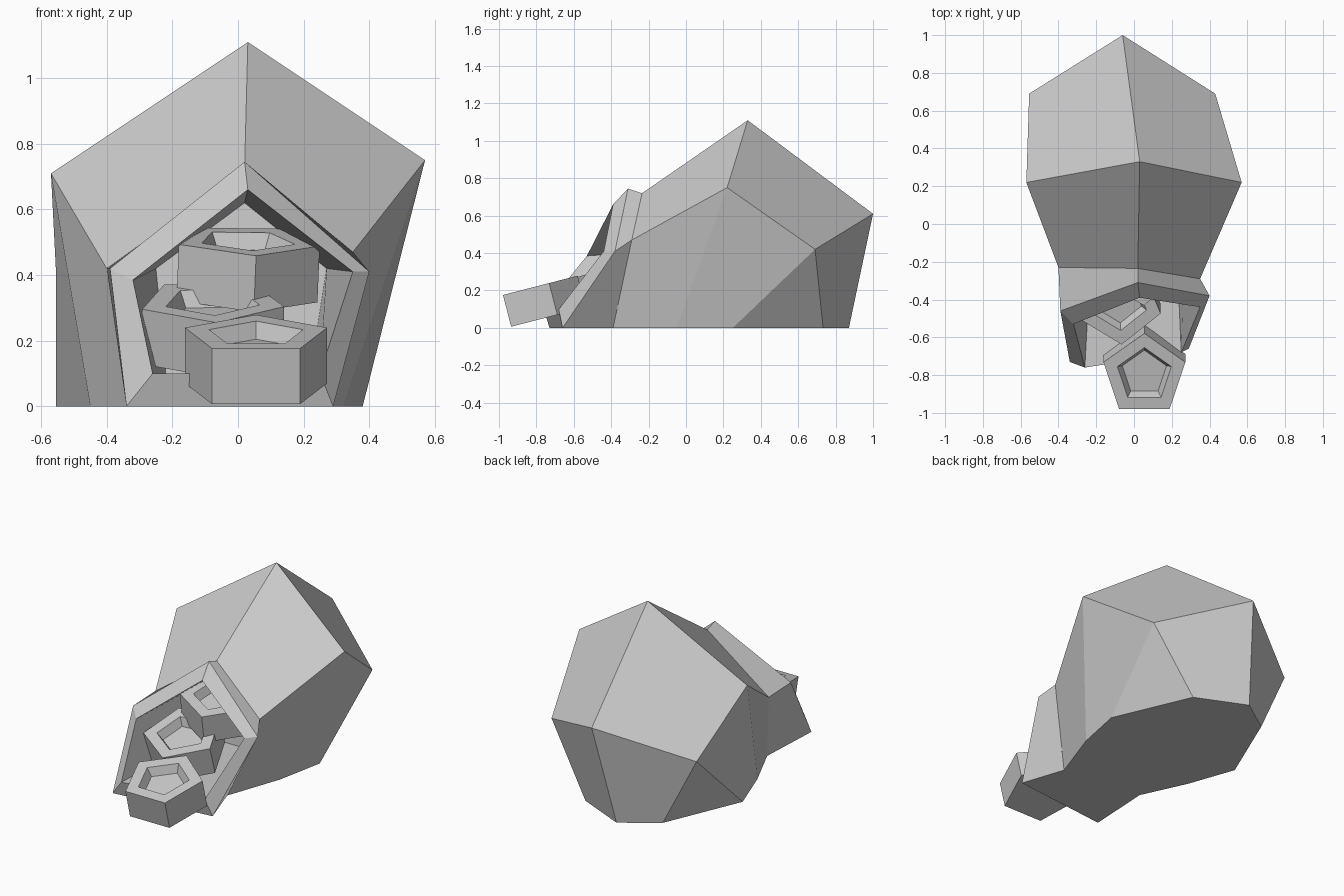
import bpy, bmesh
from math import cos, sin, pi
from mathutils import Vector

cube = bpy.data.objects.get("Cube")
if cube:
    bpy.data.objects.remove(cube, do_unlink=True)

grey = bpy.data.materials.new("stone_grey")
grey.use_nodes = True
grey.diffuse_color = (0.6, 0.6, 0.6, 1)
grey.node_tree.nodes["Principled BSDF"].inputs["Base Color"].default_value = (0.6, 0.6, 0.6, 1)


def finish(bm, name):
    bmesh.ops.recalc_face_normals(bm, faces=bm.faces[:])
    mesh = bpy.data.meshes.new(name)
    bm.to_mesh(mesh)
    bm.free()
    mesh.materials.append(grey)
    bpy.context.collection.objects.link(bpy.data.objects.new(name, mesh))


def bridge(bm, a, b, closed=True):
    n = len(a)
    for i in range(n if closed else n - 1):
        j = (i + 1) % n
        bm.faces.new((a[i], a[j], b[j], b[i]))


# Sack: each ring runs left floor, left shoulder, ridge, right shoulder, right floor
RINGS = {
    "pocket": [(-.22, .0, .1), (-.25, .0, .42), (.02, .05, .62), (.27, .0, .42), (.22, .0, .1)],
    "inner_lip": [(-.26, -.76, .1), (-.32, -.53, .385), (.03, -.39, .66), (.35, -.44, .41), (.25, -.68, .1)],
    "outer_lip": [(-.34, -.73, 0), (-.39, -.46, .42), (.02, -.31, .745), (.4, -.38, .41), (.29, -.66, 0)],
    "neck": [(-.32, -.33, 0), (-.4, -.23, .42), (.02, -.235, .72), (.35, -.29, .47), (.2, -.39, 0)],
    "belly": [(-.45, -.05, 0), (-.57, .22, .71), (.03, .33, 1.11), (.57, .22, .75), (.32, -.05, 0)],
    "rump": [(-.555, .243, 0), (-.555, .69, .417), (-.06, 1.0, .61), (.43, .69, .42), (.38, .25, 0)],
}
bm = bmesh.new()
rings = [[bm.verts.new(p) for p in pts] for pts in RINGS.values()]
pocket, inner, outer, neck, belly, rump = rings
bm.faces.new(pocket)
bridge(bm, pocket, inner)
bridge(bm, inner, outer)
for a, b in ((outer, neck), (neck, belly), (belly, rump)):
    bridge(bm, a, b, closed=False)

# Rear end tapering to the ground
tail = [bm.verts.new(p) for p in ((-.35, .725, 0), (-.138, .871, 0), (.17, .733, 0))]
bm.faces.new((rump[0], rump[1], tail[0]))
bridge(bm, rump[1:4], tail, closed=False)
bm.faces.new((rump[3], rump[4], tail[2]))

# Flat underside
left = [r[0] for r in (outer, neck, belly, rump)]
right = [r[4] for r in (rump, belly, neck, outer)]
bm.faces.new(left + tail + right)
finish(bm, "sack")


def coin(name, centre, normal, corner, radius=.228, thick=.175):
    """Five-sided coin with a sunken face; corner points towards one vertex."""
    n = Vector(normal).normalized()
    u = Vector(corner)
    u = (u - n * u.dot(n)).normalized()
    v = n.cross(u)
    bm = bmesh.new()
    loops = []
    for scale, depth in ((1, thick), (1, 0), (.66, 0), (.54, .05)):
        loops.append([bm.verts.new(Vector(centre) - n * depth + radius * scale *
                                   (u * cos(k * 2 * pi / 5) + v * sin(k * 2 * pi / 5)))
                      for k in range(5)])
    for a, b in zip(loops, loops[1:]):
        bridge(bm, a, b)
    bm.faces.new(loops[0])
    bm.faces.new(loops[-1])
    finish(bm, name)


# Coins spilling out of the mouth
coin("front_coin", (.055, -.8, .222), (0, -.25, .97), (0, 1, .2))
coin("middle_coin", (-.08, -.42, .32), (0, -.287, .958), (-.21, -.08, -.024))
coin("back_coin", (.025, -.21, .505), (.04, -.2, .98), (.03, -.22, -.04))
